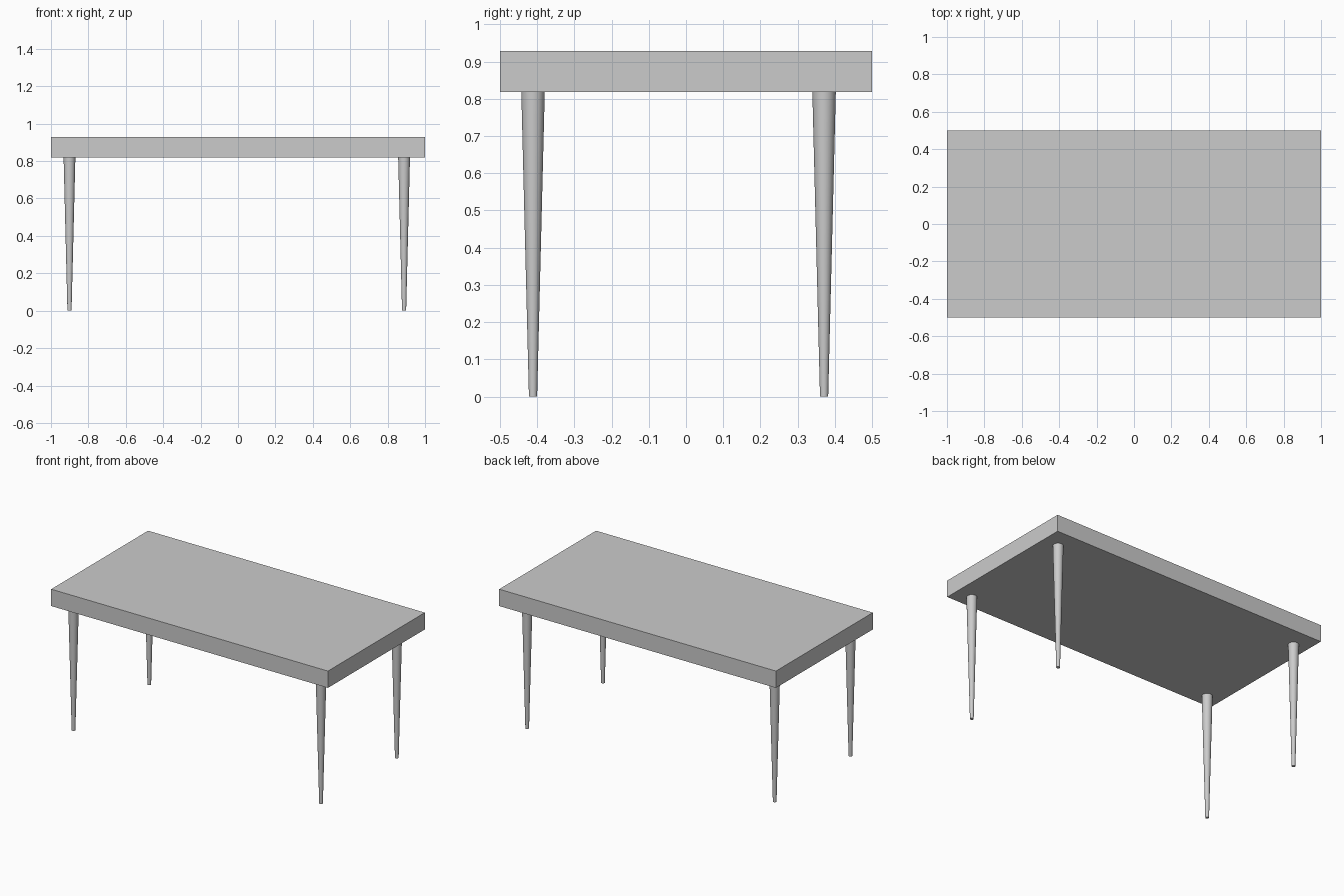
import bpy
from math import radians

if "Cube" in bpy.data.objects:
    bpy.data.objects.remove(bpy.data.objects["Cube"])

TOP_Z, UNDER_Z = 0.928, 0.818

# Table top slab
bpy.ops.mesh.primitive_cube_add(size=1, location=(0, 0, (TOP_Z + UNDER_Z) / 2))
top = bpy.context.object
top.name = "table_top"
top.scale = (2, 1, TOP_Z - UNDER_Z)
bpy.ops.object.transform_apply(location=False, rotation=False, scale=True)


def tapered_leg(name, x, y):
    """Round leg, narrow at the floor and wide under the top."""
    bpy.ops.mesh.primitive_cone_add(vertices=32, radius1=0.011, radius2=0.0315,
                                    depth=UNDER_Z, location=(x, y, UNDER_Z / 2))
    leg = bpy.context.object
    leg.name = name
    bpy.ops.object.shade_smooth_by_angle(angle=radians(30))


# Four legs, set slightly off centre under the top
for side, x in (("left", -0.901), ("right", 0.888)):
    for end, y in (("front", -0.411), ("back", 0.371)):
        tapered_leg(f"{end}_{side}_leg", x, y)
